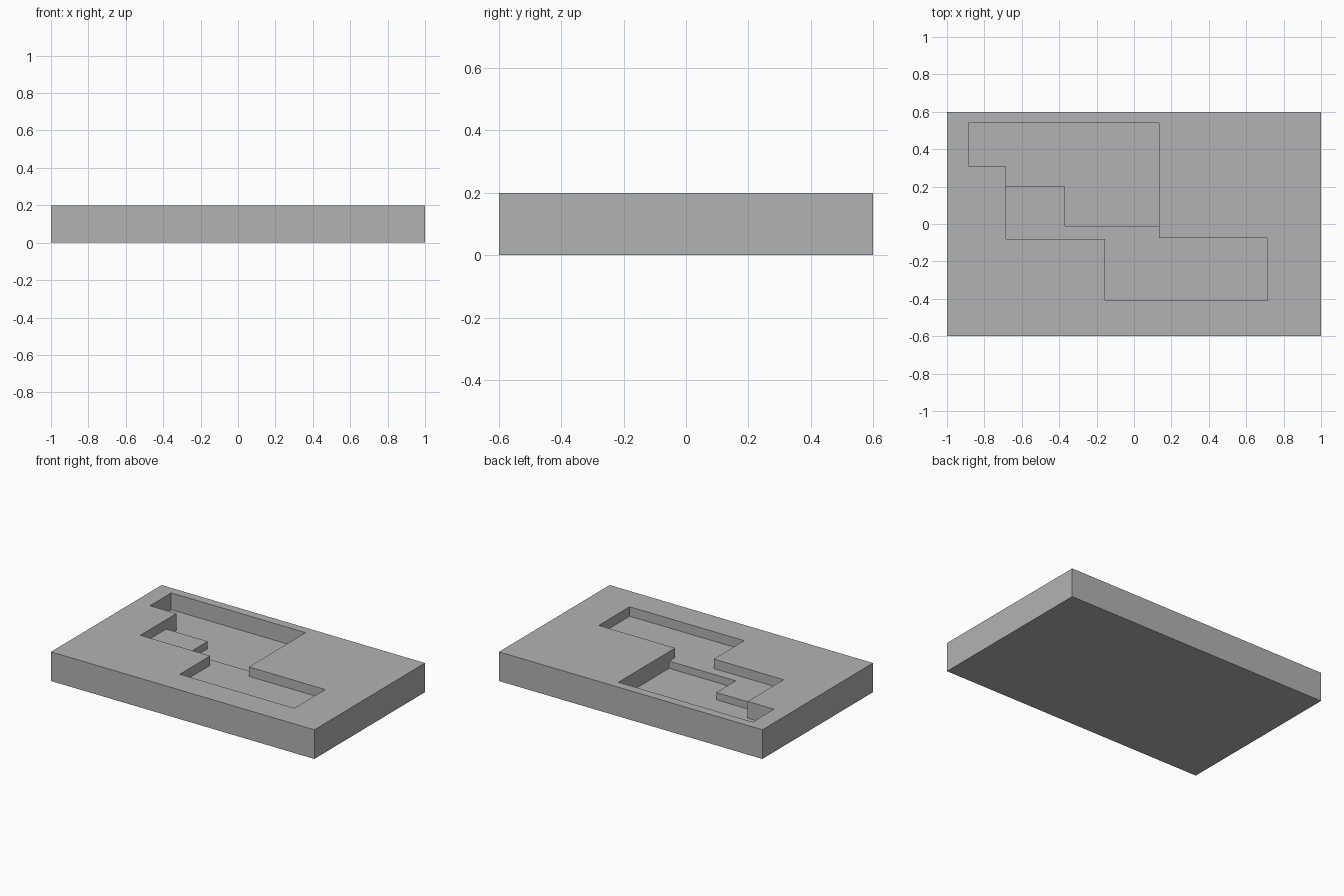
import bpy
import bmesh

default_cube = bpy.data.objects.get("Cube")
if default_cube:
    bpy.data.objects.remove(default_cube, do_unlink=True)

# Single flat grey
grey = bpy.data.materials.new("plain_grey")
grey.use_nodes = True
colour = (0.45, 0.45, 0.45, 1)
grey.diffuse_color = colour
grey.node_tree.nodes["Principled BSDF"].inputs["Base Color"].default_value = colour

TOP = 0.2


def prism(name, outline, bottom, top):
    """Extrude a plan outline straight up between two heights."""
    bm = bmesh.new()
    base = bm.faces.new([bm.verts.new((x, y, bottom)) for x, y in outline])
    grown = bmesh.ops.extrude_face_region(bm, geom=[base], use_keep_orig=True)
    lifted = [v for v in grown["geom"] if isinstance(v, bmesh.types.BMVert)]
    bmesh.ops.translate(bm, verts=lifted, vec=(0, 0, top - bottom))
    bmesh.ops.recalc_face_normals(bm, faces=bm.faces)
    mesh = bpy.data.meshes.new(name)
    bm.to_mesh(mesh)
    bm.free()
    mesh.materials.append(grey)
    obj = bpy.data.objects.new(name, mesh)
    bpy.context.collection.objects.link(obj)
    return obj


def cut_pocket(target, name, outline, depth):
    """Sink a flat-bottomed pocket into the top of the target."""
    cutter = prism(name, outline, TOP - depth, TOP + 0.1)
    cutter.hide_render = True
    mod = target.modifiers.new(name, "BOOLEAN")
    mod.operation = "DIFFERENCE"
    mod.solver = "EXACT"
    mod.object = cutter
    bpy.ops.object.select_all(action="DESELECT")
    bpy.context.view_layer.objects.active = target
    target.select_set(True)
    bpy.ops.object.modifier_apply(modifier=mod.name)
    bpy.data.objects.remove(cutter, do_unlink=True)


# Slab
slab = prism("slab", [(-1, -0.6), (1, -0.6), (1, 0.6), (-1, 0.6)], 0, TOP)

# Deep stepped pocket at the back
cut_pocket(slab, "deep_pocket", [
    (-0.885, 0.54), (-0.885, 0.31), (-0.685, 0.31), (-0.685, 0.2),
    (-0.37, 0.2), (-0.37, -0.01), (0.135, -0.01), (0.135, 0.54)], 0.115)

# Shallow pocket at the front, overlapping into the deep one
cut_pocket(slab, "shallow_pocket", [
    (-0.685, 0.2), (-0.685, -0.08), (-0.155, -0.08), (-0.155, -0.41),
    (0.715, -0.41), (0.715, -0.075), (0.135, -0.075), (0.135, -0.01),
    (0, 0.25), (-0.6, 0.25)], 0.065)
